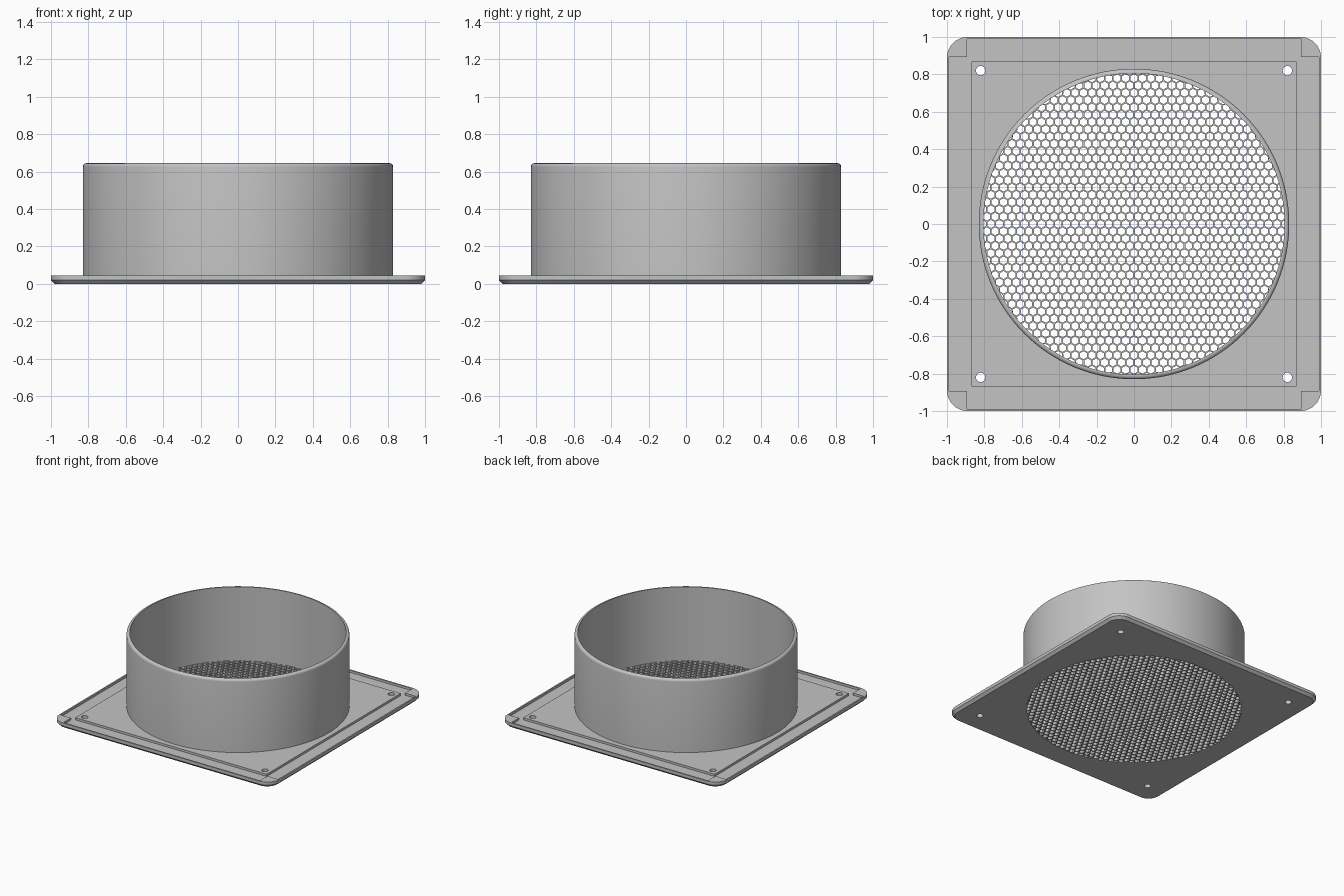
import bpy
import bmesh
from math import cos, sin, pi, hypot

if "Cube" in bpy.data.objects:
    bpy.data.objects.remove(bpy.data.objects["Cube"])

BORE = 0.805          # inside radius of the duct
OUTER = 0.83          # outside radius of the duct
PLATE_TOP = 0.045
GRILLE_TOP = 0.04
HEIGHT = 0.645
CHANNEL_DEPTH = 0.018

grey = bpy.data.materials.new("light grey")
grey.use_nodes = True
colour = (0.55, 0.55, 0.55, 1)
grey.diffuse_color = colour
grey.node_tree.nodes["Principled BSDF"].inputs["Base Color"].default_value = colour


def finish(name, bm):
    """Turn a bmesh into a named object with the grey material."""
    bmesh.ops.recalc_face_normals(bm, faces=bm.faces)
    mesh = bpy.data.meshes.new(name)
    bm.to_mesh(mesh)
    bm.free()
    obj = bpy.data.objects.new(name, mesh)
    bpy.context.collection.objects.link(obj)
    mesh.materials.append(grey)
    return obj


def select(obj):
    bpy.ops.object.select_all(action="DESELECT")
    obj.select_set(True)
    bpy.context.view_layer.objects.active = obj


def circle(radius, z, steps=128, cx=0, cy=0):
    return [(cx + radius * cos(2 * pi * i / steps),
             cy + radius * sin(2 * pi * i / steps), z) for i in range(steps)]


def rounded_square(half, radius, z, steps=8):
    points = []
    for corner, (sx, sy) in enumerate([(1, 1), (-1, 1), (-1, -1), (1, -1)]):
        for i in range(steps + 1):
            a = (corner + i / steps) * pi / 2
            points.append((sx * (half - radius) + radius * cos(a),
                           sy * (half - radius) + radius * sin(a), z))
    return points


def rectangle(x0, x1, y0, y1, z):
    return [(x0, y0, z), (x1, y0, z), (x1, y1, z), (x0, y1, z)]


def loft(name, loops, caps=True):
    """Skin a stack of matching closed loops."""
    bm = bmesh.new()
    rings = [[bm.verts.new(p) for p in loop] for loop in loops]
    n = len(rings[0])
    for a, b in zip(rings, rings[1:]):
        for i in range(n):
            j = (i + 1) % n
            bm.faces.new((a[i], a[j], b[j], b[i]))
    if caps:
        bm.faces.new(rings[0])
        bm.faces.new(rings[-1])
    return finish(name, bm)


def cut(obj, loops):
    """Subtract a lofted solid, then discard the cutter."""
    cutter = loft("cutter", loops)
    cutter.hide_render = True
    mod = obj.modifiers.new("cut", "BOOLEAN")
    mod.operation = "DIFFERENCE"
    mod.solver = "EXACT"
    mod.object = cutter
    select(obj)
    bpy.ops.object.modifier_apply(modifier=mod.name)
    bpy.data.objects.remove(cutter)


# Mounting plate with rounded corners and a chamfered lower edge
plate = loft("mounting_plate", [rounded_square(0.98, 0.09, 0),
                                rounded_square(1, 0.11, 0.02),
                                rounded_square(1, 0.11, PLATE_TOP)])
cut(plate, [circle(BORE, z) for z in (-0.1, 0.2)])

# Screw holes
for sx in (-1, 1):
    for sy in (-1, 1):
        cut(plate, [circle(0.025, z, 24, sx * 0.82, sy * 0.82) for z in (-0.1, 0.2)])

# Shallow channel along each side, joined at the corners
for side in (-1, 1):
    lo, hi = sorted((side * 0.87, side * 0.988))
    levels = (PLATE_TOP - CHANNEL_DEPTH, 0.2)
    cut(plate, [rectangle(-0.893, 0.893, lo, hi, z) for z in levels])
    cut(plate, [rectangle(lo, hi, -0.893, 0.893, z) for z in levels])

# Duct collar with a rounded outer lip
lip = OUTER - 0.81
profile = [(OUTER, PLATE_TOP)]
for i in range(7):
    a = i / 6 * pi / 2
    profile.append((0.81 + lip * cos(a), HEIGHT - lip + lip * sin(a)))
profile += [(BORE, HEIGHT), (BORE, PLATE_TOP)]
collar = loft("duct_collar", [circle(r, z) for r, z in profile], caps=False)

# Honeycomb grille: one hollow hexagon per cell, trimmed to the bore
pitch = 0.045
bm = bmesh.new()


def hexagon(cx, cy, across_flats):
    r = across_flats / 3 ** 0.5
    return [(cx + r * cos(pi / 6 + k * pi / 3),
             cy + r * sin(pi / 6 + k * pi / 3)) for k in range(6)]


def trim(p):
    d = hypot(*p)
    return (p[0] * BORE / d, p[1] * BORE / d) if d > BORE else p


def quad(points):
    face = bm.faces.new([bm.verts.new(p) for p in points])
    if face.calc_area() < 1e-7:
        bm.faces.remove(face)


reach = int(BORE / pitch) + 4
for row in range(-reach, reach + 1):
    for col in range(-reach, reach + 1):
        cx = (col + 0.5 * (row % 2)) * pitch
        cy = row * pitch * 3 ** 0.5 / 2
        cell = hexagon(cx, cy, pitch)
        if min(hypot(*p) for p in cell) > BORE - 0.004:
            continue
        hole = hexagon(cx, cy, pitch * 0.82)
        for k in range(6):
            j = (k + 1) % 6
            a, b, c, d = (trim(p) for p in (cell[k], cell[j], hole[j], hole[k]))
            for z in (0, GRILLE_TOP):
                quad([(*p, z) for p in (a, b, c, d)])
            if min(hypot(*hole[k]), hypot(*hole[j])) < BORE:
                quad([(*c, 0), (*d, 0), (*d, GRILLE_TOP), (*c, GRILLE_TOP)])
bmesh.ops.remove_doubles(bm, verts=bm.verts, dist=0.0001)
loose = [v for v in bm.verts if not v.link_faces]
bmesh.ops.delete(bm, geom=loose, context="VERTS")
finish("honeycomb_grille", bm)

# Smooth the round walls while keeping edges crisp
for obj in (plate, collar):
    select(obj)
    bpy.ops.object.shade_smooth_by_angle(angle=pi / 6)
